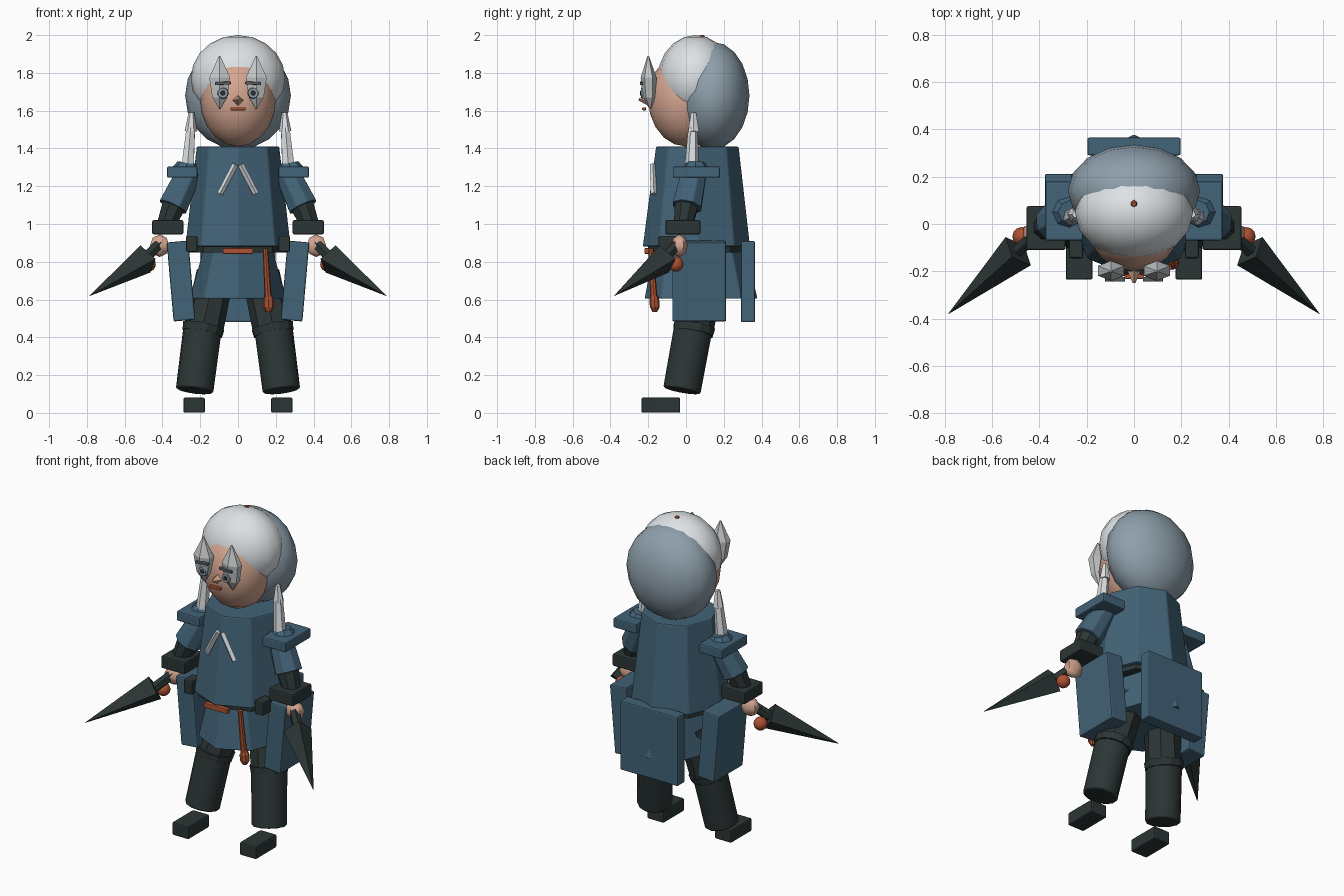
import bpy, bmesh, math
from mathutils import Matrix, Vector

if "Cube" in bpy.data.objects:
    bpy.data.objects.remove(bpy.data.objects["Cube"])


def material(name, rgb):
    m = bpy.data.materials.new(name)
    m.diffuse_color = (*rgb, 1)
    m.use_nodes = True
    m.node_tree.nodes["Principled BSDF"].inputs["Base Color"].default_value = m.diffuse_color
    return m


BLUE = material("slate_blue", (0.055, 0.125, 0.185))
DARK = material("charcoal", (0.025, 0.036, 0.036))
WHITE = material("white_hair", (0.73, 0.76, 0.78))
GREY = material("grey_hair", (0.27, 0.35, 0.41))
SILVER = material("silver", (0.55, 0.57, 0.58))
SKIN = material("skin", (0.66, 0.38, 0.28))
RUST = material("rust", (0.42, 0.085, 0.032))
BROW = material("brow_grey", (0.09, 0.11, 0.12))


def finish(name, bm, mat, smooth=None, bevel=0):
    bmesh.ops.recalc_face_normals(bm, faces=bm.faces)
    me = bpy.data.meshes.new(name)
    bm.to_mesh(me)
    bm.free()
    me.materials.append(mat)
    ob = bpy.data.objects.new(name, me)
    bpy.context.collection.objects.link(ob)
    if bevel:
        mod = ob.modifiers.new("bevel", 'BEVEL')
        mod.width, mod.segments = bevel, 2
    if smooth:
        bpy.ops.object.select_all(action='DESELECT')
        ob.select_set(True)
        bpy.context.view_layer.objects.active = ob
        bpy.ops.object.shade_smooth_by_angle(angle=math.radians(smooth))
    return ob


def box(name, loc, size, mat, rot_y=0, bevel=0.008, rot_z=0):
    bm = bmesh.new()
    m = (Matrix.Translation(loc) @ Matrix.Rotation(math.radians(rot_z), 4, 'Z')
         @ Matrix.Rotation(math.radians(rot_y), 4, 'Y') @ Matrix.Diagonal((*size, 1)))
    bmesh.ops.create_cube(bm, size=1, matrix=m)
    return finish(name, bm, mat, bevel=bevel)


def tube(name, a, b, r1, r2, mat, sides=8, bevel=0, smooth=None, spin=0):
    a, b = Vector(a), Vector(b)
    d = b - a
    m = (Matrix.Translation((a + b) / 2) @ d.to_track_quat('Z', 'Y').to_matrix().to_4x4()
         @ Matrix.Rotation(math.radians(spin), 4, 'Z'))
    bm = bmesh.new()
    bmesh.ops.create_cone(bm, cap_ends=True, segments=sides, radius1=r1, radius2=r2,
                          depth=d.length, matrix=m)
    return finish(name, bm, mat, smooth, bevel)


def ball(name, loc, radii, mat, u=16, v=10):
    bm = bmesh.new()
    m = Matrix.Translation(loc) @ Matrix.Diagonal((*radii, 1))
    bmesh.ops.create_uvsphere(bm, u_segments=u, v_segments=v, radius=1, matrix=m)
    return finish(name, bm, mat, smooth=60)


def stack(name, rings, mat, sides=8, cx=0, bevel=0):
    """Faceted body lofted through rings of (z, centre y, x radius, y radius)."""
    bm = bmesh.new()
    loops = []
    for z, cy, rx, ry in rings:
        angles = [2 * math.pi * i / sides - math.pi / 2 for i in range(sides)]
        loops.append([bm.verts.new((cx + rx * math.cos(t), cy + ry * math.sin(t), z))
                      for t in angles])
    for lo, hi in zip(loops, loops[1:]):
        for i in range(sides):
            j = (i + 1) % sides
            bm.faces.new((lo[i], lo[j], hi[j], hi[i]))
    bm.faces.new(loops[0][::-1])
    bm.faces.new(loops[-1])
    return finish(name, bm, mat, bevel=bevel)


# Head and hair
ball("face", (0, 0, 1.66), (0.2, 0.2, 0.25), SKIN)
ball("hair_cap", (0, 0.05, 1.77), (0.25, 0.2, 0.23), WHITE)
ball("back_hair", (0, 0.14, 1.68), (0.28, 0.196, 0.285), GREY)
tube("crown_dot", (0, 0.085, 1.985), (0, 0.085, 2.0), 0.02, 0.01, RUST, 6)
tube("nose", (0, -0.2, 1.655), (0, -0.25, 1.66), 0.028, 0.006, SKIN, 4)
box("mouth", (0, -0.222, 1.61), (0.08, 0.02, 0.016), RUST, bevel=0.004)

# Tunic, skirt and belt
stack("tunic", [(0.88, 0.055, 0.28, 0.285), (1.41, 0.06, 0.22, 0.22)], BLUE, bevel=0.008)
stack("skirt", [(0.605, 0.08, 0.255, 0.3), (0.88, 0.07, 0.18, 0.24)], BLUE, bevel=0.006)
stack("belt", [(0.85, 0.055, 0.26, 0.255), (0.89, 0.055, 0.26, 0.255)], DARK)
box("buckle", (0, -0.205, 0.857), (0.16, 0.03, 0.03), RUST, bevel=0.004)
box("back_plate", (0, 0.328, 0.695), (0.395, 0.075, 0.43), BLUE)

# Hanging sheath at the hip
tube("sheath", (0.145, -0.185, 0.87), (0.16, -0.17, 0.6), 0.014, 0.019, RUST, 8)
stack("sheath_tip", [(0.535, -0.165, 0.015, 0.012), (0.56, -0.165, 0.03, 0.026),
                     (0.6, -0.168, 0.028, 0.026), (0.625, -0.168, 0.016, 0.016)],
      RUST, cx=0.162)

for s, side in ((-1, "left"), (1, "right")):
    # Faceted eye pieces with eyes and brows
    stack("eye_crystal_" + side,
          [(1.61, -0.19, 0.004, 0.004), (1.67, -0.195, 0.045, 0.034),
           (1.775, -0.198, 0.064, 0.042), (1.89, -0.2, 0.004, 0.004)],
          SILVER, sides=6, cx=s * 0.097)
    box("brow_" + side, (s * 0.08, -0.234, 1.745), (0.085, 0.02, 0.016), BROW, s * 3, 0.004)
    tube("eye_" + side, (s * 0.08, -0.22, 1.693), (s * 0.08, -0.238, 1.693),
         0.031, 0.026, GREY, 10).scale = (1, 1, 1)
    tube("pupil_" + side, (s * 0.08, -0.235, 1.693), (s * 0.08, -0.243, 1.693),
         0.014, 0.012, DARK, 8)

    # Side braids
    tube("braid_top_" + side, (s * 0.25, 0.04, 1.49), (s * 0.246, 0.04, 1.59),
         0.033, 0.015, WHITE, 6)
    tube("braid_" + side, (s * 0.265, 0.03, 1.32), (s * 0.25, 0.038, 1.51),
         0.036, 0.026, WHITE, 6)

    # Collar trim
    tube("collar_trim_" + side, (s * 0.015, -0.176, 1.315), (s * 0.095, -0.171, 1.16),
         0.016, 0.016, WHITE, 4)

    # Shoulder pad, sleeve, cuff and hand
    box("shoulder_pad_" + side, (s * 0.295, 0.055, 1.275), (0.16, 0.25, 0.06), BLUE)
    tube("shoulder_cap_" + side, (s * 0.275, 0.05, 1.29), (s * 0.27, 0.05, 1.325),
         0.075, 0.05, BLUE, 8)
    tube("sleeve_" + side, (s * 0.255, 0.045, 1.28), (s * 0.345, 0.005, 1.09),
         0.07, 0.083, BLUE, 8, 0.006)
    tube("forearm_" + side, (s * 0.335, 0.005, 1.11), (s * 0.39, -0.02, 0.97),
         0.068, 0.05, DARK, 8)
    box("cuff_" + side, (s * 0.372, -0.017, 0.983), (0.165, 0.185, 0.075), DARK)
    ball("hand_" + side, (s * 0.415, -0.035, 0.885), (0.06, 0.045, 0.06), SKIN, 6, 4)

    # Dagger with round pommel
    tube("dagger_grip_" + side, (s * 0.4, -0.03, 0.91), (s * 0.5, -0.12, 0.81),
         0.03, 0.03, DARK, 6)
    tube("dagger_blade_" + side, (s * 0.49, -0.115, 0.815), (s * 0.785, -0.38, 0.62),
         0.08, 0.001, DARK, 4)
    ball("pommel_" + side, (s * 0.475, -0.053, 0.787), (0.04, 0.04, 0.04), RUST, 12, 8)

    # Hip panel and belt pouch
    box("hip_panel_" + side, (s * 0.302, 0.07, 0.698), (0.115, 0.285, 0.42), BLUE, s * 5)
    box("belt_pouch_" + side, (s * 0.245, -0.1, 0.895), (0.06, 0.09, 0.085), DARK)

    # Legs and feet
    tube("thigh_" + side, (s * 0.12, 0.1, 0.74), (s * 0.185, 0.04, 0.43),
         0.1, 0.105, DARK, 8)
    tube("knee_band_" + side, (s * 0.182, 0.045, 0.46), (s * 0.19, 0.038, 0.42),
         0.113, 0.108, DARK, 12)
    tube("shin_" + side, (s * 0.19, 0.035, 0.43), (s * 0.23, -0.022, 0.118),
         0.102, 0.1, DARK, 12, 0.008, 40)
    box("foot_" + side, (s * 0.232, -0.133, 0.041), (0.113, 0.205, 0.08), DARK)
